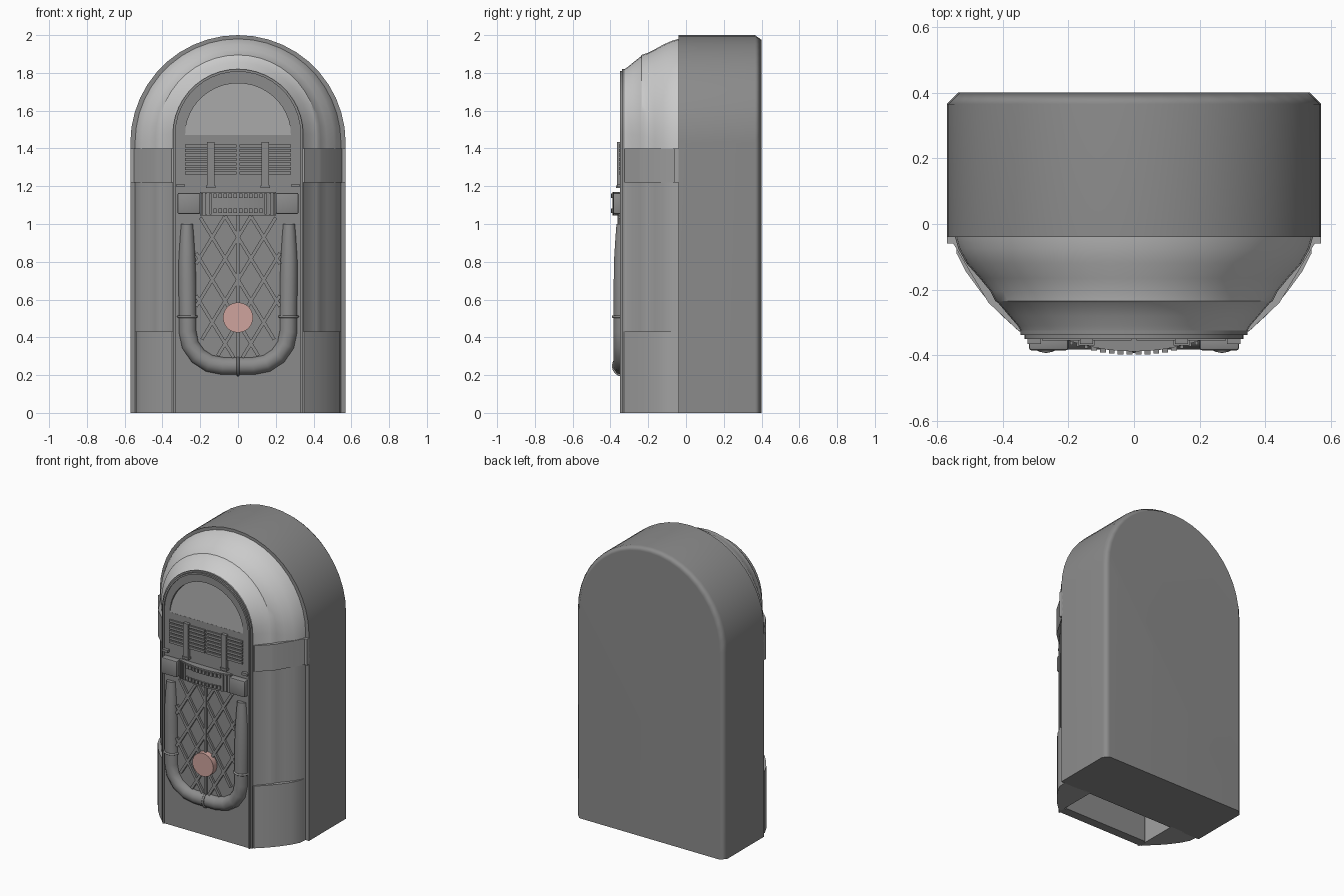
import bpy, bmesh, math
from mathutils import Vector

if "Cube" in bpy.data.objects:
    bpy.data.objects.remove(bpy.data.objects["Cube"])

N = 22  # arch segments


def material(name, *rgb):
    m = bpy.data.materials.new(name)
    m.diffuse_color = (*rgb, 1)
    m.use_nodes = True
    m.node_tree.nodes["Principled BSDF"].inputs["Base Color"].default_value = m.diffuse_color
    return m


DARK = material("dark_grey", 0.26, 0.26, 0.26)
MID = material("mid_grey", 0.36, 0.36, 0.36)
ROSE = material("rose", 0.62, 0.37, 0.34)


def finish(name, bm, mat=DARK, smooth=35):
    bmesh.ops.recalc_face_normals(bm, faces=bm.faces[:])
    me = bpy.data.meshes.new(name)
    bm.to_mesh(me)
    bm.free()
    ob = bpy.data.objects.new(name, me)
    bpy.context.collection.objects.link(ob)
    if mat:
        me.materials.append(mat)
    if smooth:
        bpy.ops.object.select_all(action='DESELECT')
        ob.select_set(True)
        bpy.context.view_layer.objects.active = ob
        bpy.ops.object.shade_smooth_by_angle(angle=math.radians(smooth))
    return ob


def arch(rx, zc, top, z0):
    """Outline: up the right side, over the arch, down the left side."""
    arc = [(rx * math.cos(math.pi * i / N), zc + (top - zc) * math.sin(math.pi * i / N)) for i in range(N + 1)]
    return [(rx, z0)] + arc + [(-rx, z0)]


def loft(name, sections, z0, cap=True, closed=False, mat=DARK, smooth=35):
    """sections: (y, half width, arch centre z, top z); closed joins the last ring to the first."""
    bm = bmesh.new()
    rings = [[bm.verts.new((x, y, z)) for x, z in arch(rx, zc, top, z0)] for y, rx, zc, top in sections]
    pairs = list(zip(rings, rings[1:])) + ([(rings[-1], rings[0])] if closed else [])
    for a, b in pairs:
        for i in range(len(a) - 1):
            bm.faces.new((a[i], a[i + 1], b[i + 1], b[i]))
    if closed:
        for k in (0, -1):
            bm.faces.new([r[k] for r in rings])
    if cap:
        bm.faces.new(rings[0])
        bm.faces.new(rings[-1])
        for a, b in pairs:
            bm.faces.new((a[0], b[0], b[-1], a[-1]))
    return finish(name, bm, mat, smooth)


def boxes(name, items, mirror=False, bevel=0, mat=DARK):
    bm = bmesh.new()
    for b in items:
        for x0, x1 in ((b[0], b[1]), (-b[1], -b[0]))[:2 if mirror else 1]:
            v = [bm.verts.new((x, y, z)) for x in (x0, x1) for y in b[2:4] for z in b[4:6]]
            for f in ((0, 1, 3, 2), (4, 6, 7, 5), (0, 4, 5, 1), (2, 3, 7, 6), (0, 2, 6, 4), (1, 5, 7, 3)):
                bm.faces.new([v[i] for i in f])
    if bevel:
        bmesh.ops.bevel(bm, geom=bm.edges[:], offset=bevel, segments=2, affect='EDGES', profile=0.5)
    return finish(name, bm, mat)


def prism(name, plan, z0, z1, mirror=False, mat=DARK):
    bm = bmesh.new()
    for s in ((1, -1) if mirror else (1,)):
        lo, hi = ([bm.verts.new((s * x, y, z)) for x, y in plan] for z in (z0, z1))
        bm.faces.new(lo)
        bm.faces.new(hi)
        for i in range(len(plan)):
            j = (i + 1) % len(plan)
            bm.faces.new((lo[i], lo[j], hi[j], hi[i]))
    return finish(name, bm, mat)


# Cabinet with softly shaded chamfer at the back
cab = loft("cabinet", [(-0.04, 0.57, 1.43, 2.0), (0.365, 0.57, 1.43, 2.0), (0.4, 0.535, 1.43, 1.975)], 0, smooth=60)
cab.modifiers.new("weighted", 'WEIGHTED_NORMAL').keep_sharp = True

# Bright stepped surround above, side columns of the same section below
steps = [(-0.04, 0.545, 1.43, 1.98), (-0.075, 0.535, 1.43, 1.97), (-0.12, 0.51, 1.435, 1.95),
         (-0.165, 0.47, 1.445, 1.925), (-0.205, 0.437, 1.46, 1.905), (-0.235, 0.422, 1.47, 1.895),
         (-0.24, 0.414, 1.47, 1.887), (-0.28, 0.38, 1.475, 1.855), (-0.31, 0.354, 1.475, 1.83),
         (-0.325, 0.345, 1.475, 1.82)]
loft("front_surround", steps, 1.39, cap=False, mat=None)
prism("side_column", [(s[1], s[0]) for s in steps] + [(0.335, -0.325), (0.335, -0.04)], 0, 1.39, True, MID)

# Bands and curved plinths on both sides
prism("column_band", [(0.57, -0.03), (0.57, -0.06), (0.55, -0.06), (0.443, -0.24), (0.43, -0.252),
                      (0.352, -0.325), (0.335, -0.325), (0.335, -0.03)], 1.22, 1.4, True, MID)
prism("corner_plinth", [(0.545, -0.03), (0.54, -0.09), (0.512, -0.145), (0.462, -0.213), (0.41, -0.272),
                        (0.35, -0.327), (0.335, -0.327), (0.335, -0.03)], 0, 0.43, True, MID)

# Door frame steps and door with arched opening
for nm, ro, ri, y in (("frame_outer", 0.345, 0.333, -0.338), ("frame_inner", 0.334, 0.322, -0.35)):
    c = 1.475
    loft(nm, [(-0.29, ro, c, c + ro), (y, ro, c, c + ro), (y, ri, c, c + ri), (-0.29, ri, c, c + ri)],
         0, cap=False, closed=True)
boxes("door_panel", [(-0.325, 0.325, -0.343, -0.28, 0, 1.47)])
loft("window_surround", [(-0.28, 0.325, 1.47, 1.8), (-0.343, 0.325, 1.47, 1.8),
                         (-0.343, 0.28, 1.47, 1.745), (-0.28, 0.28, 1.47, 1.745)],
     1.469, cap=False, closed=True)

# Tilted window pane
bm = bmesh.new()
bm.faces.new([bm.verts.new((x, -0.342 + 0.14 * (z - 1.47), z)) for x, z in arch(0.283, 1.47, 1.748, 1.468)])
finish("window_pane", bm, MID, 0)

# Title strips: slats, uprights and little pegs
boxes("title_slats", [(0.008, 0.28, -0.354, -0.34, 1.262 + i * 0.024, 1.278 + i * 0.024) for i in range(7)], True)
boxes("title_uprights", [(0.125, 0.165, -0.365, -0.34, 1.205, 1.435),
                         (0.12, 0.17, -0.37, -0.34, 1.19, 1.205)], True)
boxes("pegs", [(0.283, 0.325, -0.365, -0.34, 1.195, 1.212)], True)


# Bowed selector bar with two rows of keys
def bow(x):
    return -0.355 - 0.033 * (1 - (x / 0.2) ** 2)


xs = [0.2 - 0.04 * i for i in range(11)]
prism("selector_bar", [(x, bow(x)) for x in xs] + [(-0.2, -0.33), (0.2, -0.33)], 1.045, 1.17)
keys = []
for i in range(10):
    x = -0.122 + i * 0.0271
    for z in (1.058, 1.138):
        keys.append((x - 0.009, x + 0.009, bow(x) - 0.01, -0.34, z, z + 0.024))
boxes("selector_keys", keys)
boxes("selector_posts", [(x, x + 0.01, bow(x) - 0.008, -0.34, 1.05, 1.165) for x in (0.14, 0.165, 0.185)], True)
boxes("side_boxes", [(0.2, 0.32, -0.385, -0.335, 1.053, 1.165)], True, bevel=0.008)

# Lattice over the speaker opening
bm = bmesh.new()


def inside(x, z):
    return abs(x) < 0.225 and 0.29 + max(0, abs(x) - 0.1) * 0.9 < z < 1.045


slope = 1.65
for s in (1, -1):
    for k in range(7):
        c = 0.03 + k * 0.225
        pts = [(x, c + s * slope * x) for x in [-0.23 + 0.46 * t / 60 for t in range(61)]]
        pts = [p for p in pts if inside(*p)]
        if len(pts) < 4:
            continue
        a, b = Vector(pts[0]), Vector(pts[-1])
        n = Vector((-(b - a).y, (b - a).x)).normalized() * 0.009
        rings = [[bm.verts.new((p.x, y, p.y)) for p in (a + n, b + n, b - n, a - n)] for y in (-0.34, -0.357)]
        bm.faces.new(rings[1])
        for i in range(4):
            j = (i + 1) % 4
            bm.faces.new((rings[0][i], rings[0][j], rings[1][j], rings[1][i]))
finish("speaker_lattice", bm)
boxes("lattice_spine", [(-0.008, 0.008, -0.362, -0.335, 0.28, 1.05)])


# U-shaped tube and its clip rings
def curve(name, pts, radius, cyclic=False):
    cu = bpy.data.curves.new(name, 'CURVE')
    cu.dimensions = '3D'
    cu.bevel_depth = radius
    cu.bevel_resolution = 3
    cu.use_fill_caps = True
    cu.materials.append(DARK)
    sp = cu.splines.new('POLY')
    sp.points.add(len(pts) - 1)
    for p, (x, y, z, r) in zip(sp.points, pts):
        p.co = (x, y, z, 1)
        p.radius = r
    sp.use_cyclic_u = cyclic
    sp.use_smooth = True
    bpy.context.collection.objects.link(bpy.data.objects.new(name, cu))


half = [(0.27, -0.337, 1.0, 0.68), (0.27, -0.337, 0.93, 0.8), (0.27, -0.337, 0.82, 0.95), (0.268, -0.337, 0.7, 1)]
half += [(0.08 + 0.187 * math.cos(a), -0.337, 0.43 - 0.182 * math.sin(a), 1)
         for a in [math.pi / 2 * i / 4 for i in range(5)]]
curve("u_tube", half + [(-x, y, z, r) for x, y, z, r in reversed(half)], 0.048)
ring = [(0.049 * math.cos(a), 0.049 * math.sin(a)) for a in [math.tau * i / 16 for i in range(16)]]
for side in (1, -1):
    curve("tube_side_clip", [(side * 0.268 + u, -0.337 + v, 0.51, 1) for u, v in ring], 0.007, True)
curve("tube_bottom_clip", [(0, -0.337 + v, 0.248 + u, 1) for u, v in ring], 0.007, True)

# Coloured medallion
bm = bmesh.new()
bmesh.ops.create_cone(bm, cap_ends=True, segments=24, radius1=0.08, radius2=0.08, depth=0.05)
for v in bm.verts:
    v.co = Vector((v.co.x, -0.359 + v.co.z, 0.505 + v.co.y))
finish("medallion", bm, ROSE)
